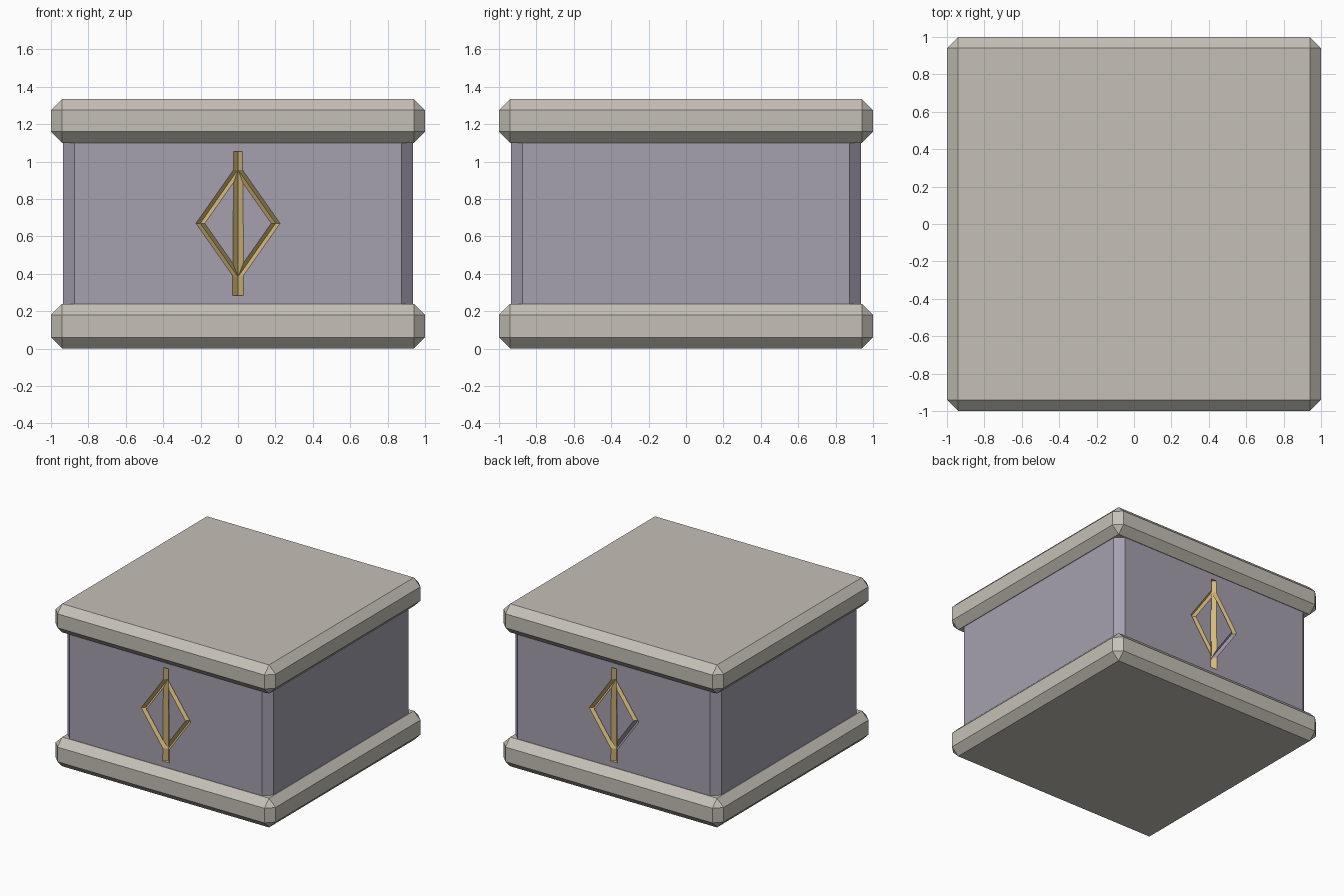
import bpy, bmesh, math
from mathutils import Matrix

if "Cube" in bpy.data.objects:
    bpy.data.objects.remove(bpy.data.objects["Cube"])


def material(name, rgb):
    m = bpy.data.materials.new(name)
    m.diffuse_color = (*rgb, 1)
    m.use_nodes = True
    m.node_tree.nodes["Principled BSDF"].inputs["Base Color"].default_value = m.diffuse_color
    return m


STONE = material("warm grey stone", (0.56, 0.53, 0.47))
WALL = material("violet grey wall", (0.38, 0.355, 0.43))
GOLD = material("gold inlay", (0.66, 0.48, 0.19))


def finish(name, bm, mats):
    bmesh.ops.recalc_face_normals(bm, faces=bm.faces)
    me = bpy.data.meshes.new(name)
    bm.to_mesh(me)
    bm.free()
    for m in mats:
        me.materials.append(m)
    ob = bpy.data.objects.new(name, me)
    bpy.context.collection.objects.link(ob)
    return ob


def chamfered_block(name, half, z0, z1, mat, vertical_only=False):
    bm = bmesh.new()
    bmesh.ops.create_cube(bm, size=1)
    for v in bm.verts:
        v.co = (v.co.x * 2 * half, v.co.y * 2 * half, z0 + (v.co.z + 0.5) * (z1 - z0))
    edges = [e for e in bm.edges if not vertical_only
             or abs(e.verts[0].co.z - e.verts[1].co.z) > 0.1]
    bmesh.ops.bevel(bm, geom=edges, offset=0.06, segments=1, affect='EDGES')
    return finish(name, bm, mat)


# slabs and body
chamfered_block("base_slab", 1.0, 0.0, 0.24, [STONE])
chamfered_block("top_slab", 1.0, 1.10, 1.335, [STONE])
body = chamfered_block("body", 0.935, 0.2, 1.14, [WALL, GOLD], True)

SURF, DEPTH, OUT, MIDZ = -0.935, 0.03, 0.015, 0.67


def diamond_cutter(name, angle, plain_side):
    # V-section ring: outer and inner rims outside the wall, ridge inside it
    k = 0.105 * (1 + OUT / DEPTH)
    bm = bmesh.new()
    rings = []
    for s, y in ((0.895 + k, SURF - OUT), (0.895, SURF + DEPTH), (0.895 - k, SURF - OUT)):
        rings.append([bm.verts.new((0.225 * s * x, y, MIDZ + 0.32 * s * z))
                      for x, z in ((1, 0), (0, 1), (-1, 0), (0, -1))])
    for r in range(3):
        a, b = rings[r], rings[(r + 1) % 3]
        for i in range(4):
            j = (i + 1) % 4
            f = bm.faces.new((a[i], a[j], b[j], b[i]))
            f.material_index = 0 if i == plain_side else 1
    bm.transform(Matrix.Rotation(angle, 4, 'Z'))
    return finish(name, bm, [WALL, GOLD])


def bar_cutter(name, angle):
    # upright V-section groove, slightly wider at the foot
    bm = bmesh.new()
    k = 1 + OUT / DEPTH
    ends = []
    for z, w in ((0.285, 0.03), (1.055, 0.024)):
        ends.append([bm.verts.new(p) for p in ((-w * k, SURF - OUT, z),
                                               (w * k, SURF - OUT, z),
                                               (0, SURF + DEPTH, z))])
    for i in range(3):
        j = (i + 1) % 3
        bm.faces.new((ends[0][i], ends[0][j], ends[1][j], ends[1][i]))
    bm.faces.new(ends[0])
    bm.faces.new(ends[1])
    for f in bm.faces:
        f.material_index = 1
    bm.transform(Matrix.Rotation(angle, 4, 'Z'))
    return finish(name, bm, [WALL, GOLD])


# engraved emblem on front and back; one lower groove at the back is left plain
for side, angle, plain in (("front", 0, None), ("back", math.pi, 3)):
    for cutter in (diamond_cutter(side + "_diamond_cutter", angle, plain),
                   bar_cutter(side + "_bar_cutter", angle)):
        cutter.hide_render = True
        cutter.hide_set(True)
        mod = body.modifiers.new(cutter.name, 'BOOLEAN')
        mod.operation = 'DIFFERENCE'
        mod.solver = 'EXACT'
        mod.object = cutter
